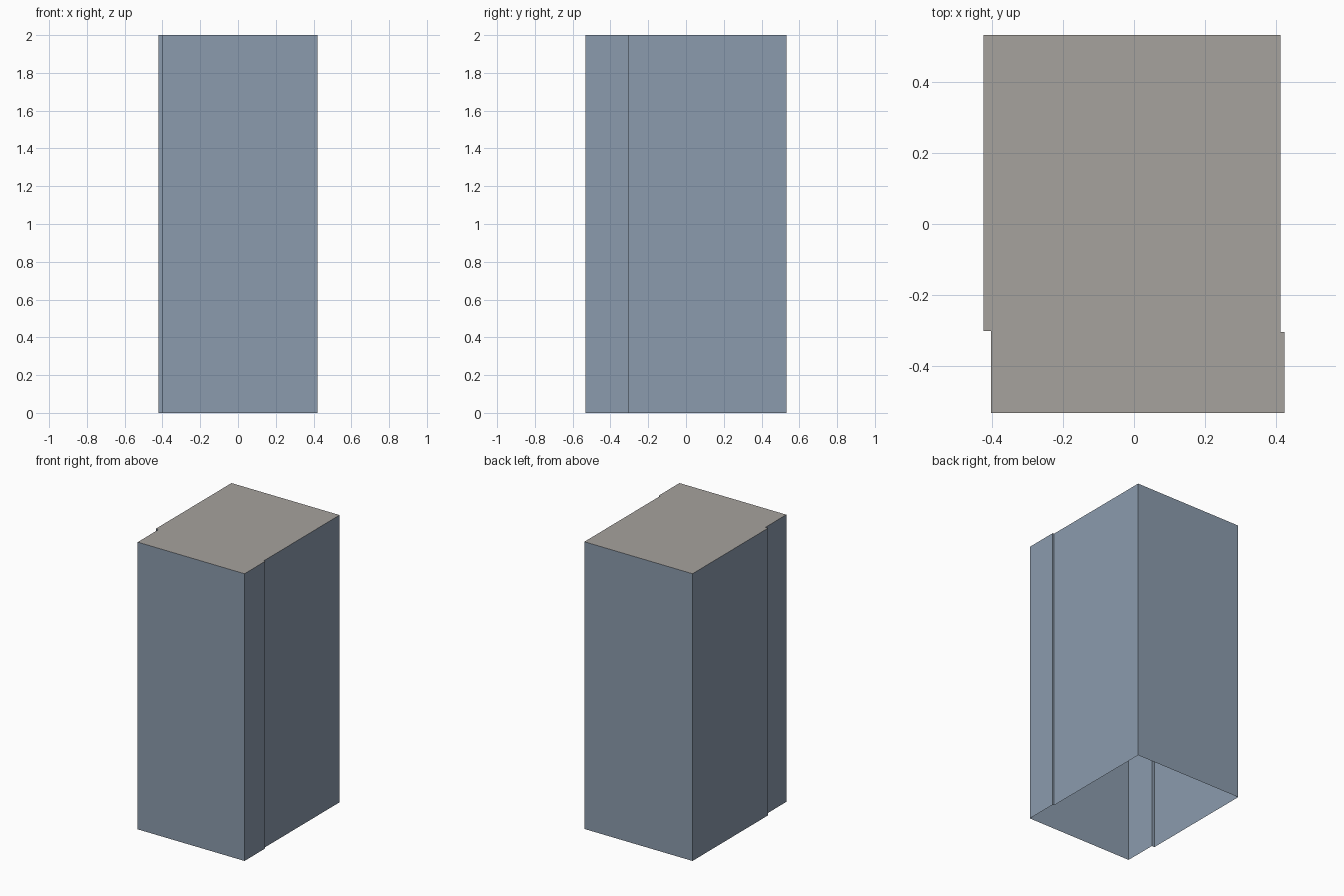
import bpy

if "Cube" in bpy.data.objects:
    bpy.data.objects.remove(bpy.data.objects["Cube"])

H = 2.0
# Footprint: a block with a small step on each long side
outline = [(-0.401, -0.531), (0.422, -0.531), (0.422, -0.304), (0.411, -0.304),
           (0.411, 0.531), (-0.422, 0.531), (-0.422, -0.301), (-0.401, -0.301)]


def material(name, rgb):
    m = bpy.data.materials.new(name)
    m.diffuse_color = (*rgb, 1)
    m.use_nodes = True
    m.node_tree.nodes["Principled BSDF"].inputs["Base Color"].default_value = m.diffuse_color
    return m


def part(name, verts, faces, mat):
    me = bpy.data.meshes.new(name)
    me.from_pydata(verts, [], faces)
    me.materials.append(mat)
    ob = bpy.data.objects.new(name, me)
    bpy.context.collection.objects.link(ob)
    return ob


n = len(outline)
low = [(x, y, 0) for x, y in outline]
high = [(x, y, H) for x, y in outline]

# Outer walls, open at the bottom
part("tower_walls", low + high,
     [(i, (i + 1) % n, (i + 1) % n + n, i + n) for i in range(n)],
     material("blue grey facade", (0.26, 0.33, 0.42)))

# Flat roof
part("flat_roof", high, [tuple(range(n))],
     material("warm grey roof", (0.38, 0.36, 0.34)))
